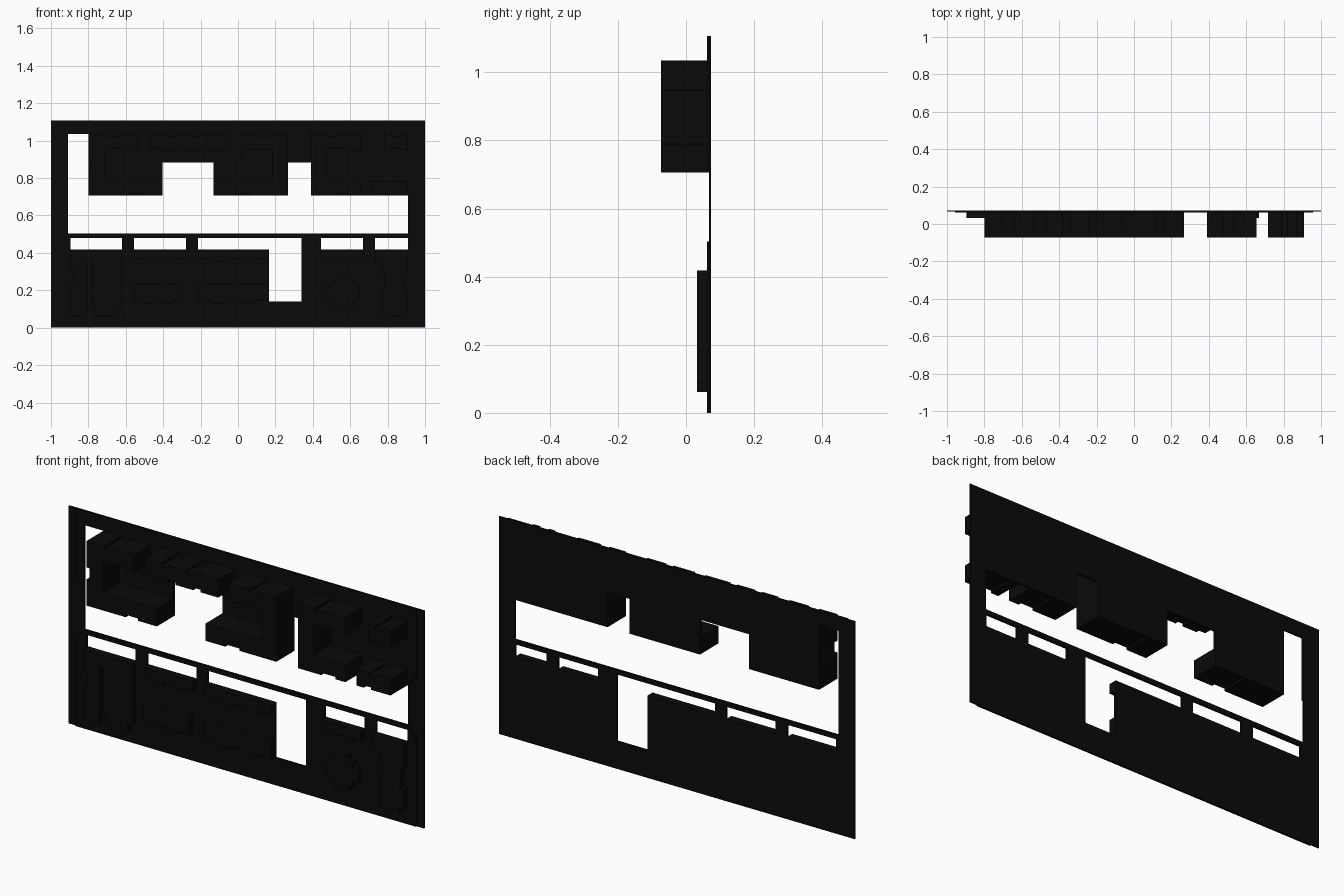
import bpy
import math

black = bpy.data.materials.new("black")
black.diffuse_color = (0.003, 0.003, 0.003, 1)


def steps(*v):
    """Right-angled outline from alternating x, z values."""
    n = len(v) // 2
    pts = []
    for i in range(n):
        x, z, nx = v[2 * i], v[2 * i + 1], v[(2 * i + 2) % len(v)]
        pts += [(x, z), (nx, z)]
    return pts


def rect(x0, x1, z0, z1):
    return steps(x0, z1, x1, z0)


def slab(name, y0, y1, *loops):
    """Extrude outlines (inner ones become holes) from y0 to y1."""
    cu = bpy.data.curves.new(name, 'CURVE')
    cu.dimensions = '2D'
    cu.fill_mode = 'BOTH'
    cu.extrude = (y1 - y0) / 2
    for loop in loops:
        s = cu.splines.new('POLY')
        s.points.add(len(loop) - 1)
        for p, (x, z) in zip(s.points, loop):
            p.co = (x, z, 0, 1)
        s.use_cyclic_u = True
    tmp = bpy.data.objects.new(name + "_curve", cu)
    bpy.context.collection.objects.link(tmp)
    bpy.context.view_layer.update()
    dg = bpy.context.evaluated_depsgraph_get()
    me = bpy.data.meshes.new_from_object(tmp.evaluated_get(dg))
    bpy.data.objects.remove(tmp)
    for p in me.polygons:
        p.use_smooth = False
    me.materials.clear()
    me.materials.append(black)
    ob = bpy.data.objects.new(name, me)
    ob.rotation_euler.x = math.pi / 2
    ob.location.y = (y0 + y1) / 2
    bpy.context.collection.objects.link(ob)
    return ob


BACK, MID, FACE = 0.0735, 0.068, 0.062
LOW, HIGH = 0.032, -0.0735

# window openings of the lower half
windows = [rect(-0.895, -0.62, 0.418, 0.48),
           rect(-0.556, -0.278, 0.418, 0.48),
           steps(-0.214, 0.48, 0.34, 0.139, 0.166, 0.418),
           rect(0.444, 0.668, 0.418, 0.48),
           rect(0.733, 0.909, 0.418, 0.48)]

# large opening of the upper half
opening = steps(-0.91, 1.035, -0.80, 0.706, -0.405, 0.883, -0.13, 0.706,
                0.267, 0.883, 0.39, 0.706, 0.91, 0.503)

# backing panel and the two raised plates
slab("back_panel", MID, BACK, rect(-1, 1, 0, 1.107), opening, *windows)
slab("upper_plate", FACE, MID, steps(
    -0.957, 1.107, 0.957, 0.75, 0.94, 0.735, 0.925, 0.706, 0.39, 0.883,
    0.267, 0.706, -0.13, 0.883, -0.405, 0.706, -0.80, 1.035,
    -0.91, 0.72, -0.925, 0.735, -0.94, 0.75))
slab("lower_plate", FACE, MID, steps(
    -0.957, 0.46, -0.94, 0.48, -0.925, 0.503, 0.925, 0.48, 0.94, 0.46,
    0.957, 0), *windows)

# tall blocks of the upper half
upper = {
    "left_c_block": steps(
        -0.80, 1.035, -0.70, 1.022, -0.64, 1.035, -0.535, 0.945,
        -0.57, 0.957, -0.712, 0.795, -0.405, 0.706, -0.51, 0.718,
        -0.58, 0.706, -0.80, 0.84, -0.785, 0.90),
    "notched_bar": steps(
        -0.47, 1.035, -0.38, 1.022, -0.34, 1.035, -0.24, 1.022,
        -0.20, 1.035, -0.06, 0.945, -0.16, 0.958, -0.20, 0.945,
        -0.30, 0.958, -0.34, 0.945, -0.42, 0.958),
    "centre_c_block": steps(
        0.0, 1.035, 0.12, 1.022, 0.16, 1.035, 0.267, 0.706,
        0.06, 0.718, -0.02, 0.706, -0.13, 0.795, 0.182, 0.95, 0.04, 0.938),
    "right_c_block": steps(
        0.39, 1.035, 0.48, 1.022, 0.53, 1.035, 0.655, 0.945,
        0.62, 0.957, 0.476, 0.795, 0.655, 0.706, 0.60, 0.718,
        0.52, 0.706),
    "small_top_block": steps(
        0.785, 1.035, 0.82, 1.022, 0.87, 1.035, 0.909, 0.95,
        0.87, 0.962, 0.82, 0.95),
    "small_bottom_block": steps(
        0.717, 0.79, 0.79, 0.778, 0.83, 0.79, 0.909, 0.706,
        0.80, 0.718, 0.76, 0.706),
}
for name, loop in upper.items():
    slab(name, HIGH, FACE, loop)


# shallow reliefs of the lower half
def notched(x0, x1, z0, z1, d=0.013):
    w = (x1 - x0) / 5
    return steps(x0, z1, x1, z0 + d, x1 - w, z0, x1 - 2 * w, z0 + d,
                 x0 + 2 * w, z0, x0 + w, z0 + d)


lower = {
    "left_relief": steps(
        -0.895, 0.418, -0.62, 0.11, -0.645, 0.065, -0.765, 0.12,
        -0.78, 0.35, -0.805, 0.065, -0.895, 0.22, -0.875, 0.31),
    "upper_strip_a": notched(-0.556, -0.278, 0.355, 0.418),
    "lower_strip_a": notched(-0.556, -0.30, 0.13, 0.235),
    "upper_strip_b": notched(-0.214, 0.166, 0.355, 0.418),
    "lower_strip_b": notched(-0.214, 0.166, 0.13, 0.235),
    "upper_strip_c": notched(0.444, 0.668, 0.355, 0.418),
    "right_relief": steps(
        0.733, 0.418, 0.909, 0.29, 0.89, 0.188, 0.909, 0.085,
        0.88, 0.062, 0.77, 0.21, 0.785, 0.29, 0.77, 0.355),
}
for name, loop in lower.items():
    slab(name, LOW, FACE, loop)

# stepped cross relief
cx, cz = 0.56, 0.187
q = [(0.035, 0.09), (0.06, 0.065), (0.092, 0.035)]
right = [v for a, b in q for v in (cx + a, cz + b)]
cross = []
for sx, sz, order in ((1, 1, q), (1, -1, q[::-1]), (-1, -1, q), (-1, 1, q[::-1])):
    for i, (a, b) in enumerate(order):
        corner = (cx + sx * a, cz + sz * b)
        cross.append(corner)
        if i < 2:
            n = order[i + 1]
            inner = (min(a, n[0]), min(b, n[1]))
            cross.append((cx + sx * inner[0], cz + sz * inner[1]))
slab("cross_relief", LOW, FACE, cross)
